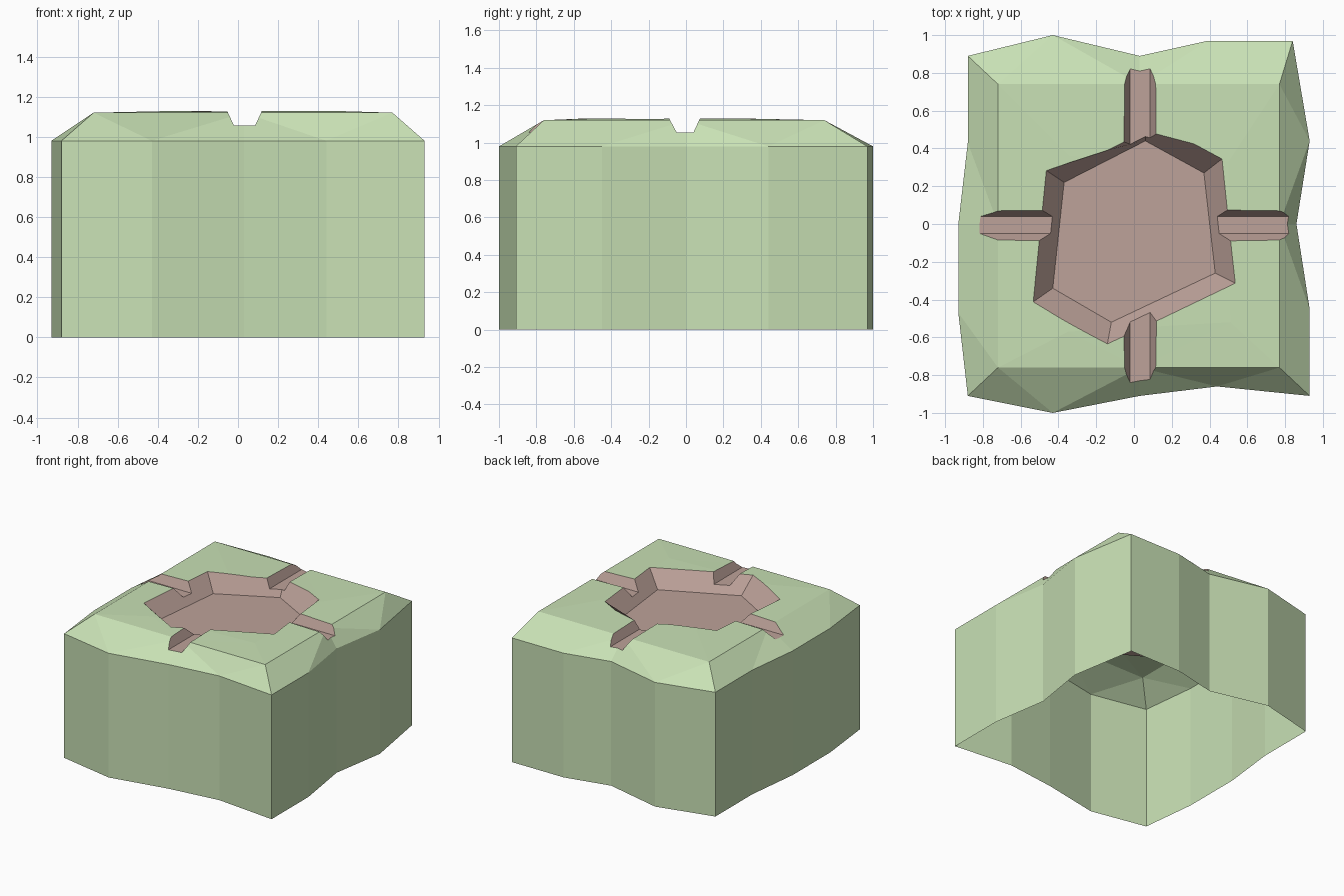
import bpy, bmesh

if "Cube" in bpy.data.objects:
    bpy.data.objects.remove(bpy.data.objects["Cube"])


def material(name, rgb):
    m = bpy.data.materials.new(name)
    m.diffuse_color = (*rgb, 1)
    m.use_nodes = True
    m.node_tree.nodes["Principled BSDF"].inputs["Base Color"].default_value = m.diffuse_color
    return m


MATS = [material("grass", (0.58, 0.75, 0.46)), material("dirt", (0.51, 0.36, 0.32))]


def make(name, verts, faces, mat=0):
    bm = bmesh.new()
    vs = [bm.verts.new(v) for v in verts]
    for f in faces:
        bm.faces.new([vs[i] for i in f]).material_index = mat
    bmesh.ops.recalc_face_normals(bm, faces=bm.faces)
    me = bpy.data.meshes.new(name)
    bm.to_mesh(me)
    bm.free()
    for m in MATS:
        me.materials.append(m)
    ob = bpy.data.objects.new(name, me)
    bpy.context.collection.objects.link(ob)
    return ob


# Cutter with sloping walls, continued to twice its depth above the floor
def frustum(name, low, rim, z_low, z_rim):
    n = len(low)
    verts = [(x, y, z_low) for x, y in low]
    verts += [(2 * r[0] - l[0], 2 * r[1] - l[1], 2 * z_rim - z_low) for l, r in zip(low, rim)]
    faces = [tuple(range(n)), tuple(range(n, 2 * n))]
    faces += [(i, (i + 1) % n, n + (i + 1) % n, n + i) for i in range(n)]
    ob = make(name, verts, faces, 1)
    ob.hide_render = True
    return ob


# Block: wavy outline, sloping shoulder, faceted top
outline = [(-.88, .89), (-.43, 1), (.03, .89), (.39, .97), (.84, .97), (.93, .44),
           (.86, 0), (.93, -.45), (.93, -.91), (.44, -.86), (.03, -.91), (-.43, -1),
           (-.88, -.91), (-.93, -.47), (-.93, 0), (-.88, .43)]
rim = [(-.72, .74), (-.35, .74), (.03, .74), (.39, .74), (.77, .74), (.77, .37),
       (.77, 0), (.77, -.38), (.77, -.76), (.39, -.76), (.03, -.76), (-.35, -.76),
       (-.72, -.76), (-.72, -.38), (-.72, 0), (-.72, .37)]
bumps = [(-.34, .36), (.5, .33), (.51, -.52), (-.35, -.57)]
N = 16
verts = ([(x, y, 0) for x, y in outline] + [(x, y, .98) for x, y in outline]
         + [(x, y, 1.12) for x, y in rim] + [(x, y, 1.128) for x, y in bumps])
faces = [tuple(range(N))]
for i in range(N):
    j = (i + 1) % N
    faces.append((i, j, N + j, N + i))
    a, b, c, d = N + i, N + j, 2 * N + j, 2 * N + i
    faces += [(a, b, c), (a, c, d)] if i % 2 else [(a, b, d), (b, c, d)]
for k in range(4):
    b = 3 * N + k
    for s in range(4):
        i = (4 * k - 2 + s) % N
        faces.append((2 * N + i, 2 * N + (i + 1) % N, b))
    faces.append((2 * N + 4 * k + 2, 3 * N + (k + 1) % 4, b))
faces.append(tuple(3 * N + k for k in range(4)))
block = make("grassy_block", verts, faces)

# Six-sided pit and the two channels crossing it
pit = frustum("pit_cutter",
              [(.06, .44), (.37, .27), (.43, -.26), (-.12, -.52), (-.43, -.34), (-.37, .22)],
              [(.06, .49), (.46, .34), (.53, -.31), (-.14, -.63), (-.53, -.41), (-.46, .28)],
              1.0, 1.12)


def strip(lo, hi, swap):
    pts = [(lo, -1.1), (hi, -1.1), (hi, 1.1), (lo, 1.1)]
    return [(b, a) for a, b in pts] if swap else pts


channel_y = frustum("long_channel_cutter", strip(-.02, .085, False), strip(-.05, .115, False), 1.055, 1.12)
channel_x = frustum("cross_channel_cutter", strip(-.05, .04, True), strip(-.085, .07, True), 1.055, 1.12)

cutters = [pit, channel_y, channel_x]
for c in cutters:
    mod = block.modifiers.new(c.name, 'BOOLEAN')
    mod.operation, mod.solver, mod.object = 'DIFFERENCE', 'EXACT', c

# Bake the cuts, then open the underside
dg = bpy.context.evaluated_depsgraph_get()
me = bpy.data.meshes.new_from_object(block.evaluated_get(dg))
block.modifiers.clear()
block.data = me
bm = bmesh.new()
bm.from_mesh(me)
bottom = [f for f in bm.faces if all(v.co.z < .001 for v in f.verts)]
bmesh.ops.delete(bm, geom=bottom, context='FACES')
bm.to_mesh(me)
bm.free()
for c in cutters:
    bpy.data.objects.remove(c)
